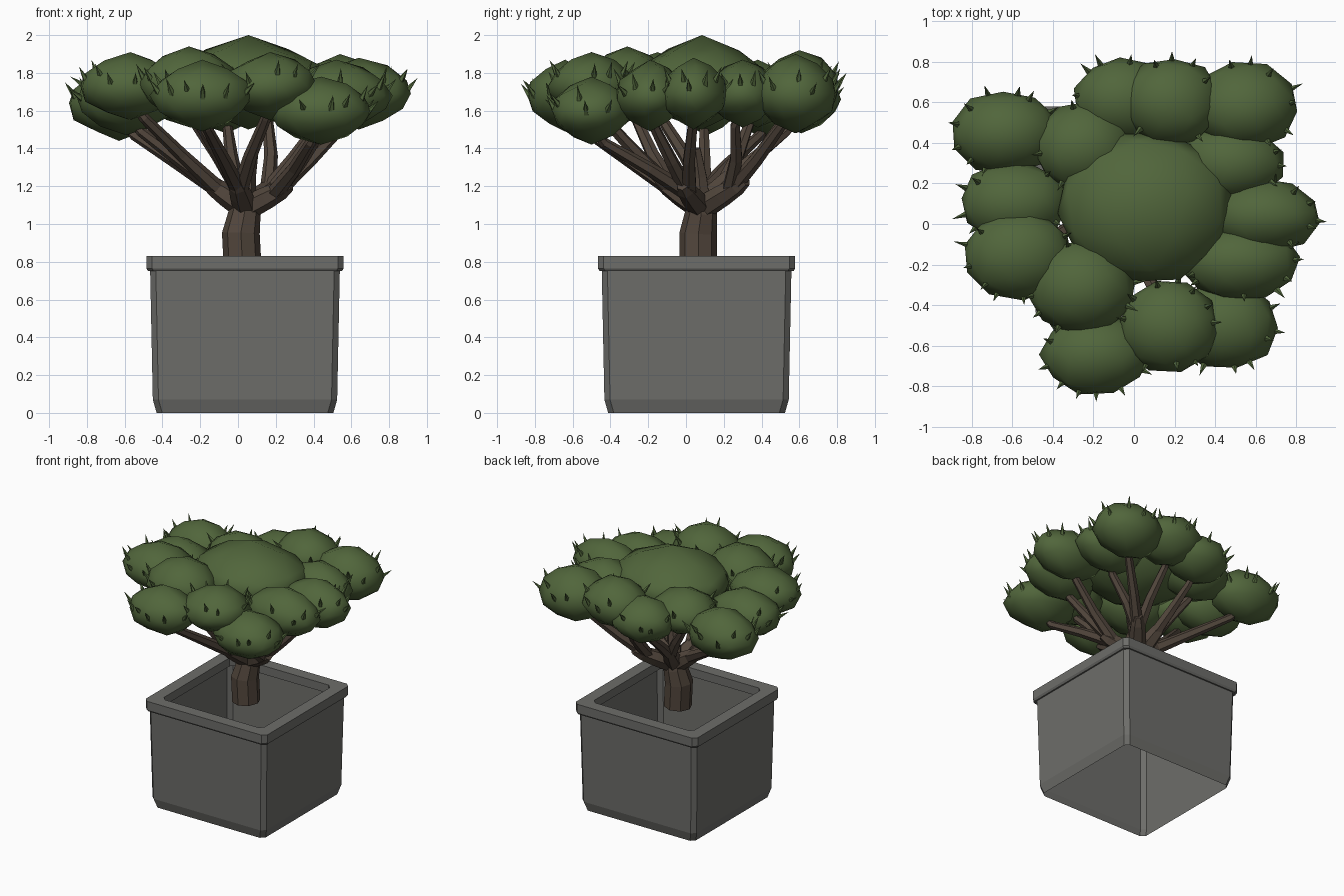
import bpy, bmesh, math, random
from mathutils import Vector, Matrix

random.seed(7)
default = bpy.data.objects.get("Cube")
if default:
    bpy.data.objects.remove(default, do_unlink=True)


def material(name, rgb):
    m = bpy.data.materials.new(name)
    m.use_nodes = True
    m.diffuse_color = (*rgb, 1)
    bsdf = m.node_tree.nodes["Principled BSDF"]
    bsdf.inputs["Base Color"].default_value = (*rgb, 1)
    bsdf.inputs["Roughness"].default_value = 0.9
    return m


STONE = material("grey stone", (0.153, 0.153, 0.143))
BARK = material("brown bark", (0.083, 0.061, 0.045))
LEAF = material("dark green leaf", (0.082, 0.132, 0.044))


def finish(bm, name, mat, smooth=False):
    mesh = bpy.data.meshes.new(name)
    for f in bm.faces:
        f.smooth = smooth
    bm.to_mesh(mesh)
    bm.free()
    mesh.materials.append(mat)
    obj = bpy.data.objects.new(name, mesh)
    bpy.context.collection.objects.link(obj)
    return obj


def loft(bm, rings, cap_end=False):
    """Join rings of points with quads."""
    loops = [[bm.verts.new(p) for p in ring] for ring in rings]
    n = len(loops[0])
    for a, b in zip(loops, loops[1:]):
        for i in range(n):
            j = (i + 1) % n
            bm.faces.new((a[i], a[j], b[j], b[i]))
    if cap_end:
        bm.faces.new(loops[-1])


def tube(name, points, radii, sides=6):
    """Faceted limb through the points."""
    pts = [Vector(p) for p in points]
    rings = []
    for i, p in enumerate(pts):
        along = (pts[min(i + 1, len(pts) - 1)] - pts[max(i - 1, 0)]).normalized()
        side = along.cross(Vector((0, 1, 0))).normalized()
        up = along.cross(side)
        rings.append([p + radii[i] * (side * math.cos(t) + up * math.sin(t))
                      for t in (2 * math.pi * k / sides for k in range(sides))])
    bm = bmesh.new()
    loft(bm, rings, cap_end=True)
    bmesh.ops.recalc_face_normals(bm, faces=bm.faces)
    return finish(bm, name, BARK)


# Planter: chamfered square shell, open below, with a thick rim and inner lip
def square_ring(half, z, cut=0.03):
    a, b = half, half - cut
    corners = [(a, -b), (a, b), (b, a), (-b, a), (-a, b), (-a, -b), (-b, -a), (b, -a)]
    return [(x + 0.037, y + 0.056, z) for x, y in corners]


bm = bmesh.new()
profile = [(0.468, 0), (0.488, 0.07), (0.502, 0.75), (0.513, 0.75), (0.522, 0.765),
           (0.522, 0.83), (0.43, 0.83), (0.43, 0.765), (0.495, 0.765)]
loft(bm, [square_ring(h, z) for h, z in profile])
finish(bm, "planter", STONE)

# Trunk and central stub
tube("trunk", [(0.025, 0.065, 0.76), (0.015, 0.065, 0.95), (0.035, 0.08, 1.06), (0.04, 0.08, 1.15)],
     [0.1, 0.1, 0.085, 0.065], sides=8)
tube("centre_stub", [(0.04, 0.08, 1.08), (0.05, 0.07, 1.25), (0.08, 0.05, 1.4)], [0.06, 0.045, 0.03])

# Foliage clumps grouped by the limb that carries them: (centre), (radii)
GROUPS = {
    "left": ((-0.13, 0.1, 1.2), [
        ((-0.63, 0.45, 1.64), (0.27, 0.21, 0.2)),
        ((-0.59, 0.11, 1.66), (0.27, 0.2, 0.19)),
        ((-0.57, -0.15, 1.73), (0.27, 0.22, 0.18)),
    ]),
    "front": ((0.0, -0.1, 1.2), [
        ((-0.26, -0.31, 1.74), (0.27, 0.23, 0.2)),
        ((-0.19, -0.64, 1.68), (0.27, 0.2, 0.19)),
        ((0.17, -0.5, 1.73), (0.25, 0.23, 0.18)),
    ]),
    "right": ((0.23, 0.0, 1.18), [
        ((0.44, -0.5, 1.6), (0.27, 0.22, 0.18)),
        ((0.52, -0.19, 1.68), (0.29, 0.19, 0.19)),
        ((0.64, 0.04, 1.69), (0.28, 0.18, 0.19)),
    ]),
    "back": ((0.19, 0.27, 1.2), [
        ((0.48, 0.3, 1.69), (0.26, 0.19, 0.18)),
        ((0.54, 0.58, 1.69), (0.27, 0.22, 0.21)),
        ((0.18, 0.6, 1.73), (0.25, 0.22, 0.19)),
    ]),
    "back_left": ((-0.02, 0.23, 1.24), [
        ((-0.06, 0.61, 1.66), (0.24, 0.21, 0.18)),
        ((-0.25, 0.38, 1.69), (0.25, 0.22, 0.18)),
    ]),
}


def tapered(unit, peak):
    """Bend a unit sphere point toward a cone, giving a peaked dome."""
    cone = math.copysign(1 - min(1, math.hypot(unit.x, unit.y)), unit.z)
    return Vector((unit.x, unit.y, unit.z * (1 - peak) + cone * peak))


def clump(name, centre, radii, spin, peak=0.25):
    bm = bmesh.new()
    bmesh.ops.create_icosphere(bm, subdivisions=2, radius=1,
                               matrix=Matrix.Rotation(spin, 4, "Z"))
    for v in bm.verts:
        wobble = 1 if abs(v.co.z) > 0.99 else random.uniform(0.96, 1.05)
        v.co = Vector(centre) + tapered(v.co, peak) * wobble * Vector(radii)
    finish(bm, name, LEAF, smooth=True)


def buried(p, own, everything):
    return any(c is not own and sum(((p[i] - c[i]) / r[i]) ** 2 for i in range(3)) < 0.9
               for c, r in everything)


CROWN = ((0.055, 0.085, 1.75), (0.43, 0.38, 0.25))
EVERY = [CROWN] + [c for _, clumps in GROUPS.values() for c in clumps]


def thorns(bm, centre, radii, count=13):
    """Leaf spikes around the flank of a clump."""
    for k in range(count):
        a = 2 * math.pi * (k + random.uniform(-0.3, 0.3)) / count
        h = random.uniform(-0.05, 0.5)
        w = math.sqrt(1 - h * h)
        unit = Vector((w * math.cos(a), w * math.sin(a), h))
        p = Vector(centre) + tapered(unit, 0.25) * Vector(radii) * 0.93
        if buried(p, centre, EVERY):
            continue
        d = (unit + Vector((0, 0, random.uniform(0.6, 1.6)))).normalized()
        place = Matrix.Translation(p + d * 0.035) @ d.to_track_quat("Z", "Y").to_matrix().to_4x4()
        bmesh.ops.create_cone(bm, cap_ends=True, segments=5, radius1=0.02, radius2=0,
                              depth=random.uniform(0.085, 0.11), matrix=place)


# Limbs, forked branches and their clumps
spikes = bmesh.new()
for group, (fork, clumps) in GROUPS.items():
    fork = Vector(fork)
    base = Vector((0.04, 0.08, 1.08))
    tube(group + "_limb", [base, base.lerp(fork, 0.6), fork, fork + (fork - base) * 0.25],
         [0.065, 0.06, 0.05, 0.03])
    for n, (centre, radii) in enumerate(clumps, 1):
        c = Vector(centre)
        under = Vector((c.x * 0.87, c.y * 0.87, c.z - 0.17))
        tube(f"{group}_branch_{n}", [base.lerp(fork, 0.8), fork.lerp(under, 0.45), under,
                                     c - Vector((0, 0, 0.08))], [0.045, 0.036, 0.028, 0.018])
        clump(f"{group}_foliage_{n}", centre, radii, random.uniform(0, 6))
        thorns(spikes, centre, radii)

# Central crown on top
clump("crown_foliage", *CROWN, 0.4, peak=0.45)
finish(spikes, "leaf_spikes", LEAF)
